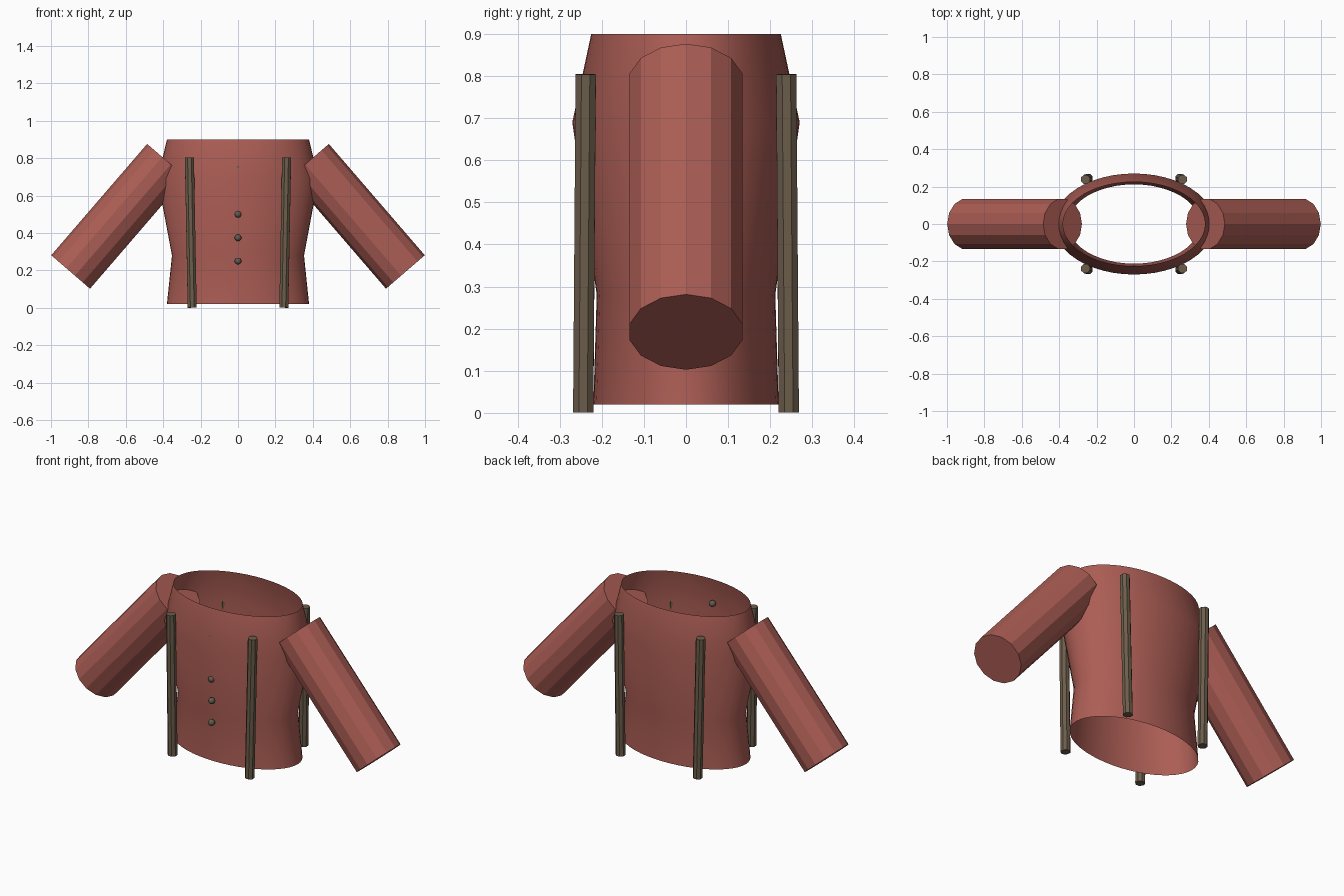
import bpy, bmesh, math
from mathutils import Vector, Matrix

cube = bpy.data.objects.get("Cube")
if cube:
    bpy.data.objects.remove(cube, do_unlink=True)


def material(name, rgb):
    m = bpy.data.materials.new(name)
    m.use_nodes = True
    m.diffuse_color = (*rgb, 1)
    m.node_tree.nodes["Principled BSDF"].inputs["Base Color"].default_value = (*rgb, 1)
    return m


RED = material("brick red cloth", (0.41, 0.11, 0.09))
BROWN = material("brown leather", (0.15, 0.11, 0.07))
GREY = material("dark button", (0.12, 0.105, 0.08))


def finish(bm, name, mat, smooth=False):
    mesh = bpy.data.meshes.new(name)
    bmesh.ops.recalc_face_normals(bm, faces=bm.faces)
    for f in bm.faces:
        f.smooth = smooth
    bm.to_mesh(mesh)
    bm.free()
    mesh.materials.append(mat)
    obj = bpy.data.objects.new(name, mesh)
    bpy.context.collection.objects.link(obj)
    return obj


def rod(name, start, end, radius, sides, mat):
    """Closed cylinder between two points."""
    a, b = Vector(start), Vector(end)
    turn = (b - a).to_track_quat('Z', 'Y').to_matrix().to_4x4()
    bm = bmesh.new()
    bmesh.ops.create_cone(bm, cap_ends=True, segments=sides, radius1=radius,
                          radius2=radius, depth=(b - a).length,
                          matrix=Matrix.Translation((a + b) / 2) @ turn)
    return finish(bm, name, mat)


# Open oval body: half width, half depth, height of each ring
PROFILE = [(0.38, 0.22, 0.02), (0.353, 0.212, 0.28), (0.43, 0.27, 0.69), (0.38, 0.225, 0.9)]
SEGMENTS = 48
bm = bmesh.new()
rings = []
for rx, ry, z in PROFILE:
    angles = [math.tau * i / SEGMENTS for i in range(SEGMENTS)]
    rings.append([bm.verts.new((rx * math.cos(t), ry * math.sin(t), z)) for t in angles])
for low, high in zip(rings, rings[1:]):
    for i in range(SEGMENTS):
        j = (i + 1) % SEGMENTS
        bm.faces.new((low[i], low[j], high[j], high[i]))
finish(bm, "jacket_body", RED, smooth=True)

# Sleeves and the four straps
for side, s in (("left", 1), ("right", -1)):
    rod(side + "_sleeve", (s * 0.895, 0, 0.192), (s * 0.382, 0, 0.787), 0.137, 14, RED)
    for place, d in (("front", -1), ("back", 1)):
        rod(f"{place}_{side}_strap", (s * 0.245, d * 0.244, 0.001),
            (s * 0.26, d * 0.238, 0.804), 0.026, 8, BROWN)

# Buttons down the front
for n in range(5):
    bm = bmesh.new()
    bmesh.ops.create_uvsphere(bm, u_segments=16, v_segments=10, radius=0.018,
                              matrix=Matrix.Translation((0, -0.24, 0.25 + 0.125 * n)))
    finish(bm, f"button_{n + 1}", GREY, smooth=True)
